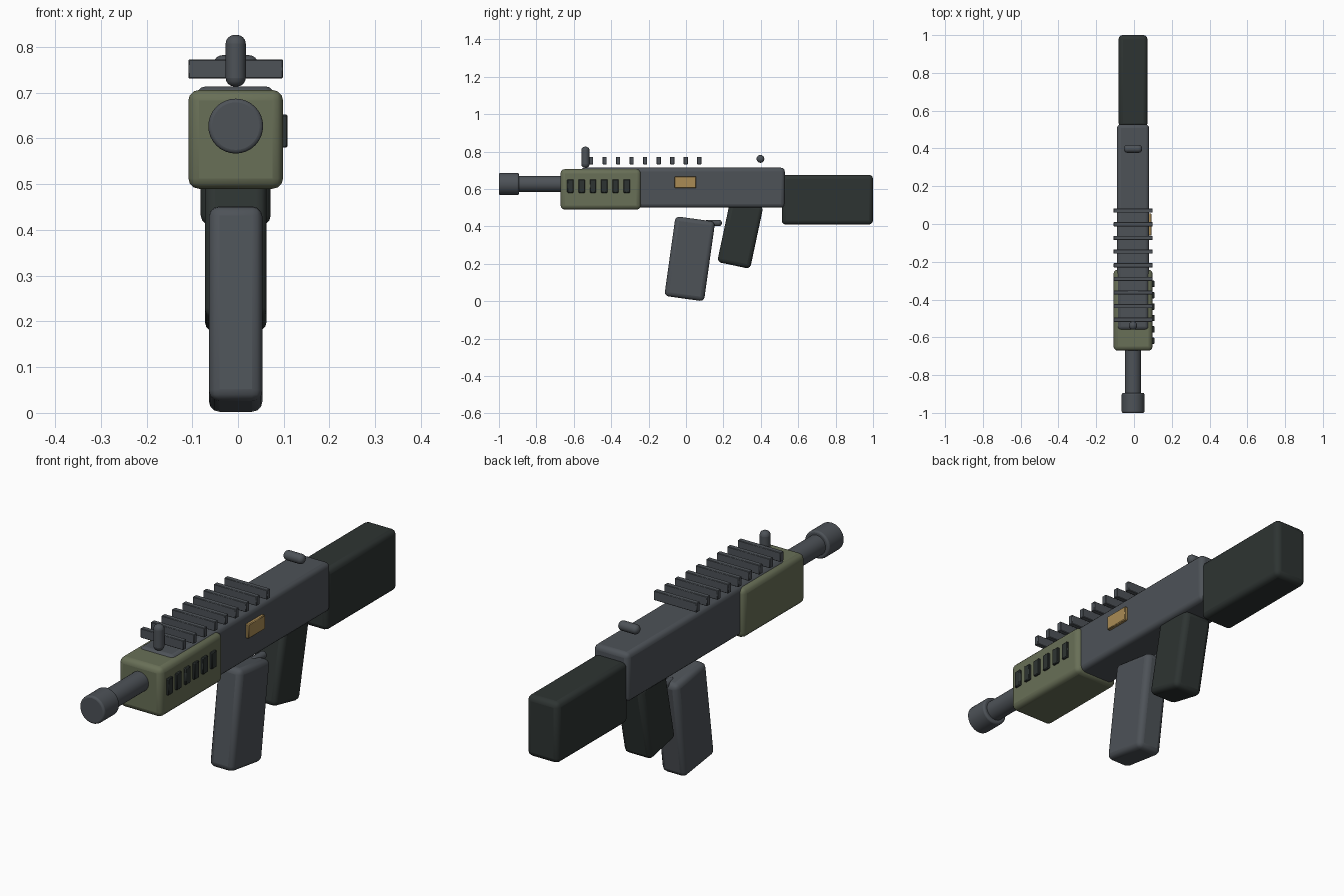
import bpy
from math import radians, pi

if "Cube" in bpy.data.objects:
    bpy.data.objects.remove(bpy.data.objects["Cube"])

CX = -0.005  # centre line of the body


def material(name, rgb):
    m = bpy.data.materials.new(name)
    m.diffuse_color = (*rgb, 1)
    m.use_nodes = True
    m.node_tree.nodes["Principled BSDF"].inputs["Base Color"].default_value = m.diffuse_color
    return m


METAL = material("gunmetal", (0.075, 0.085, 0.097))
DARK = material("dark_polymer", (0.027, 0.034, 0.032))
GREEN = material("olive", (0.14, 0.16, 0.095))
BRASS = material("brass", (0.40, 0.26, 0.09))


def finish(name, mat, bevel, segments):
    ob = bpy.context.object
    ob.name = name
    ob.data.materials.append(mat)
    if bevel:
        b = ob.modifiers.new("bevel", 'BEVEL')
        b.width = bevel
        b.segments = segments
        b.limit_method = 'ANGLE'
        b.angle_limit = radians(40)
    bpy.ops.object.shade_smooth_by_angle(angle=radians(35))
    return ob


def box(name, centre, size, mat, bevel=0.0, tilt=0.0, segments=3):
    bpy.ops.mesh.primitive_cube_add(size=1, location=centre)
    ob = bpy.context.object
    ob.scale = size
    bpy.ops.object.transform_apply(location=False, rotation=False, scale=True)
    ob.rotation_euler.x = radians(tilt)
    return finish(name, mat, bevel, segments)


def rod(name, centre, radius, length, axis, mat, bevel=0.0, sides=32, segments=3):
    rot = {'X': (0, pi / 2, 0), 'Y': (pi / 2, 0, 0), 'Z': (0, 0, 0)}[axis]
    bpy.ops.mesh.primitive_cylinder_add(vertices=sides, radius=radius, depth=length,
                                        location=centre, rotation=rot)
    return finish(name, mat, bevel, segments)


# Main bodies
box("receiver", (CX, -0.017, 0.607), (0.17, 1.09, 0.214), METAL, 0.02)
box("handguard", (CX, -0.456, 0.598), (0.207, 0.43, 0.216), GREEN, 0.023)
box("stock", (CX, 0.756, 0.543), (0.153, 0.488, 0.266), DARK, 0.022)

# Barrel and muzzle
rod("barrel", (CX, -0.75, 0.627), 0.043, 0.34, 'Y', METAL)
rod("muzzle", (CX, -0.947, 0.627), 0.06, 0.106, 'Y', METAL, 0.008)

# Grip, magazine and trigger
box("grip", (CX, 0.290, 0.358), (0.135, 0.18, 0.34), DARK, 0.022, -12)
box("magazine", (CX, 0.020, 0.227), (0.117, 0.214, 0.430), METAL, 0.023, -8)
rod("trigger", (CX, 0.145, 0.418), 0.017, 0.094, 'Y', METAL, 0.015, 16)

# Sights
rod("front_sight", (CX, -0.538, 0.770), 0.022, 0.113, 'Z', METAL, 0.019, 16, 4)
rod("rear_sight", (CX, 0.398, 0.761), 0.021, 0.096, 'X', METAL, 0.018, 16, 4)

# Rail teeth across the top
for i in range(9):
    box(f"rail_tooth_{i + 1}", (CX, -0.507 + 0.0722 * i, 0.752),
        (0.207, 0.022, 0.041), METAL, 0.002, segments=1)

# Vents on the right side of the handguard
for i in range(6):
    box(f"vent_{i + 1}", (0.098, -0.618 + 0.0602 * i, 0.616),
        (0.021, 0.034, 0.072), DARK, 0.003, segments=1)

# Ejection port cover on the right side
box("ejection_port", (0.083, -0.003, 0.636), (0.021, 0.115, 0.062), BRASS, 0.003, segments=1)
